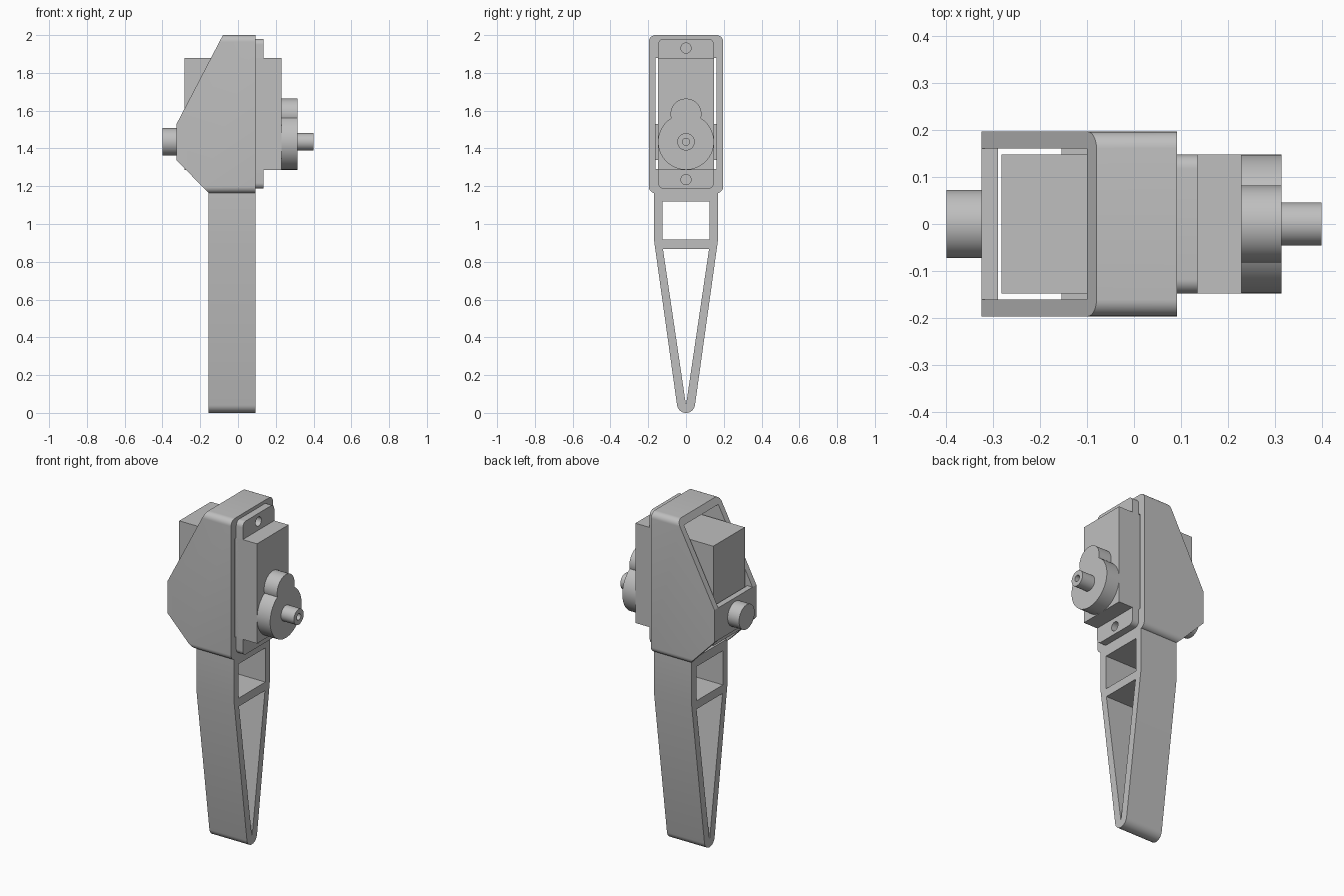
import bpy, bmesh, math
from mathutils import Vector

if "Cube" in bpy.data.objects:
    bpy.data.objects.remove(bpy.data.objects["Cube"])

grey = bpy.data.materials.new("plain_grey")
grey.diffuse_color = (0.52, 0.52, 0.52, 1)
grey.use_nodes = True
grey.node_tree.nodes["Principled BSDF"].inputs["Base Color"].default_value = grey.diffuse_color


def prism(name, pts, a, b, axis="x"):
    """Extrude a profile: (y, z) points along x, or (x, z) points along y."""
    bm = bmesh.new()
    place = (lambda u, v: (a, u, v)) if axis == "x" else (lambda u, v: (u, a, v))
    face = bm.faces.new([bm.verts.new(place(u, v)) for u, v in pts])
    new = bmesh.ops.extrude_face_region(bm, geom=[face])["geom"]
    step = Vector((b - a, 0, 0)) if axis == "x" else Vector((0, b - a, 0))
    bmesh.ops.translate(bm, vec=step, verts=[g for g in new if isinstance(g, bmesh.types.BMVert)])
    bmesh.ops.recalc_face_normals(bm, faces=bm.faces)
    mesh = bpy.data.meshes.new(name)
    bm.to_mesh(mesh)
    bm.free()
    mesh.materials.append(grey)
    ob = bpy.data.objects.new(name, mesh)
    bpy.context.collection.objects.link(ob)
    return ob


def arc(cy, cz, r, start, end, n):
    return [(cy + r * math.cos(math.radians(start + (end - start) * i / n)),
             cz + r * math.sin(math.radians(start + (end - start) * i / n))) for i in range(n + 1)]


def circle(cz, r, n=48):
    return arc(0, cz, r, 0, 360, n)[:-1]


def rect(w, z0, z1, r=0):
    """Rectangle of half width w, with optional rounded corners."""
    if not r:
        return [(-w, z0), (w, z0), (w, z1), (-w, z1)]
    return (arc(w - r, z1 - r, r, 0, 90, 8) + arc(r - w, z1 - r, r, 90, 180, 8)
            + arc(r - w, z0 + r, r, 180, 270, 8) + arc(w - r, z0 + r, r, 270, 360, 8))


def boolean(ob, other, op="DIFFERENCE"):
    bpy.context.view_layer.objects.active = ob
    mod = ob.modifiers.new("cut", "BOOLEAN")
    mod.operation, mod.object, mod.solver = op, other, "EXACT"
    bpy.ops.object.modifier_apply(modifier=mod.name)
    bpy.data.objects.remove(other)


AXIS_Z = 1.435

# Housing: rounded shell trimmed to the angled side outline
housing = prism("housing", rect(0.197, 1.163, 2.0, 0.036), -0.325, 0.092)
outline = [(-0.08, 2.1), (0.2, 2.1), (0.2, 1.1), (-0.092, 1.1), (-0.155, 1.163),
           (-0.325, 1.338), (-0.325, 1.53), (-0.08, 2.0)]
boolean(housing, prism("outline", outline, -0.3, 0.3, "y"), "INTERSECT")
boolean(housing, prism("cavity", rect(0.161, 1.1, 1.962), -0.5, 0.055))
boolean(housing, prism("servo_opening", rect(0.161, 1.29, 1.88), 0.0, 0.2))

# Bridge across the back of the housing, with its pivot pin
prism("back_bridge", rect(0.163, 1.338, 1.53), -0.325, -0.29)
prism("back_pivot", circle(AXIS_Z, 0.073), -0.4, -0.31)

# Leg: tapered frame with two windows
tip = arc(0, 0.048, 0.048, -8, -172, 16)
leg = prism("leg", [(-0.17, 0.92), (-0.17, 1.175), (0.17, 1.175), (0.17, 0.92)] + tip, -0.155, 0.092)
boolean(leg, prism("upper_window", rect(0.125, 0.917, 1.12), -0.3, 0.3))
boolean(leg, prism("lower_window", [(-0.122, 0.867), (0, 0.04), (0.122, 0.867)], -0.3, 0.3))

# Servo body and mounting flange with screw holes
prism("servo_body", rect(0.148, 1.287, 1.88), -0.283, 0.229)
flange = prism("servo_flange", rect(0.148, 1.187, 1.98, 0.03), 0.092, 0.135)
for z in (1.235, 1.931):
    boolean(flange, prism("screw_hole", circle(z, 0.027, 32), 0.0, 0.3))

# Gear cover: large and small discs joined
cover = prism("gear_cover", circle(AXIS_Z, 0.148, 64), 0.225, 0.315)
boolean(cover, prism("small_disc", circle(1.582, 0.082), 0.225, 0.315), "UNION")

# Output shaft with centre bore
shaft = prism("output_shaft", circle(AXIS_Z, 0.046), 0.305, 0.4)
boolean(shaft, prism("bore", circle(AXIS_Z, 0.019, 24), 0.32, 0.5))

# Smooth the curves, keep the edges sharp
for ob in bpy.context.collection.objects:
    ob.select_set(True)
    bpy.context.view_layer.objects.active = ob
bpy.ops.object.shade_smooth_by_angle(angle=math.radians(25))
